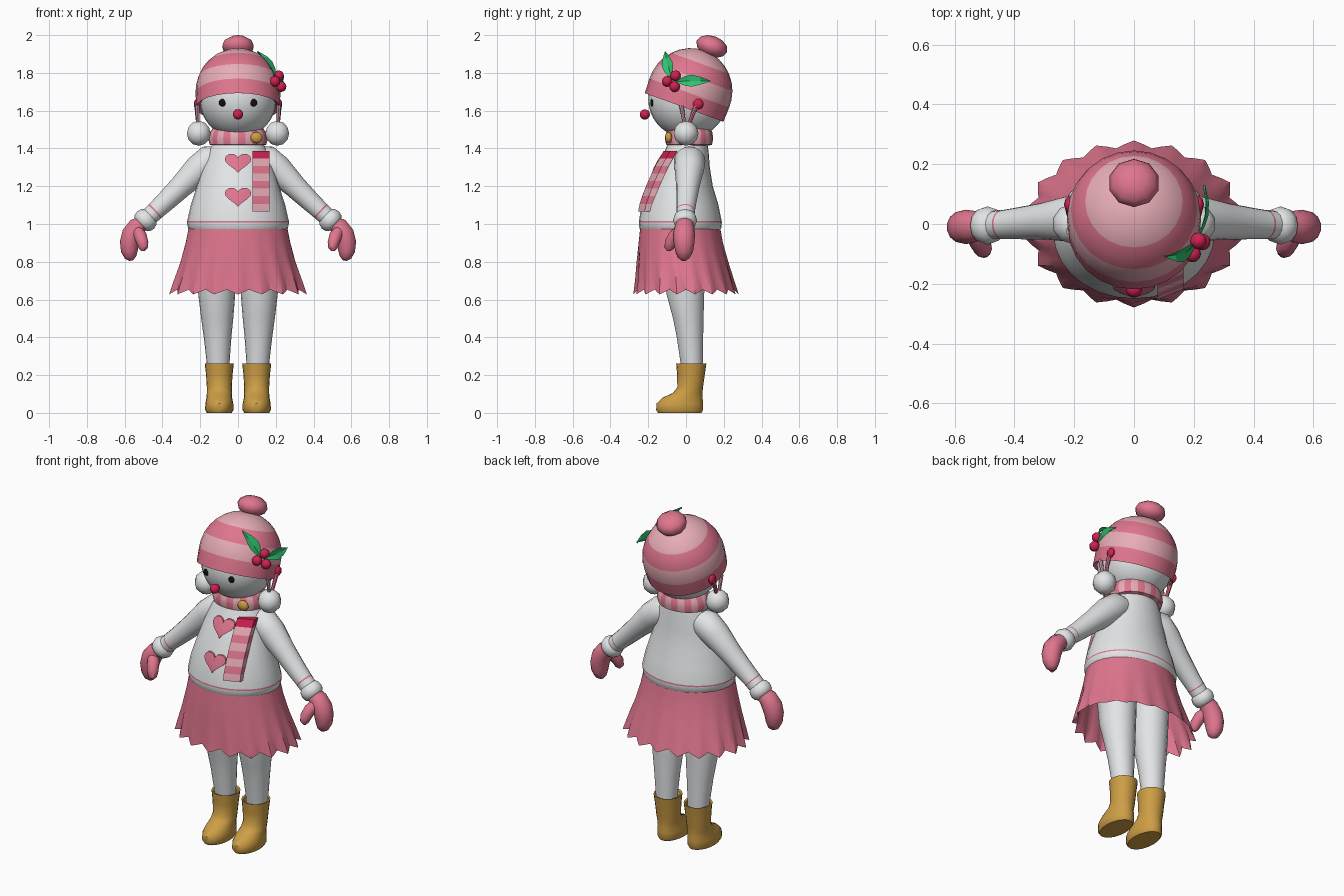
import bpy, bmesh, math
from mathutils import Vector, Matrix

if "Cube" in bpy.data.objects:
    bpy.data.objects.remove(bpy.data.objects["Cube"])

def mat(name, col):
    m = bpy.data.materials.new(name)
    m.diffuse_color = (*col, 1)
    m.use_nodes = True
    m.node_tree.nodes["Principled BSDF"].inputs["Base Color"].default_value = m.diffuse_color
    return m

WHITE = mat("white", (0.76, 0.78, 0.79))
PINK = mat("pink", (0.74, 0.18, 0.27))
LIGHT = mat("light_pink", (0.81, 0.42, 0.48))
RED = mat("crimson", (0.62, 0.015, 0.08))
GOLD = mat("gold", (0.61, 0.34, 0.06))
GREEN = mat("green", (0.03, 0.52, 0.16))
BLACK = mat("black", (0.005, 0.005, 0.005))

def finish(name, bm, mats, angle=40):
    bmesh.ops.recalc_face_normals(bm, faces=bm.faces)
    me = bpy.data.meshes.new(name)
    bm.to_mesh(me)
    bm.free()
    for m in mats:
        me.materials.append(m)
    ob = bpy.data.objects.new(name, me)
    bpy.context.collection.objects.link(ob)
    bpy.ops.object.select_all(action='DESELECT')
    ob.select_set(True)
    bpy.context.view_layer.objects.active = ob
    bpy.ops.object.shade_smooth_by_angle(angle=math.radians(angle))
    return ob

def loft(name, rings, mats, rule=None, caps=(True, True), angle=40):
    """Skin closed rings; rule(ring, segment) picks the material."""
    bm = bmesh.new()
    vs = [[bm.verts.new(p) for p in r] for r in rings]
    n = len(rings[0])
    for i in range(len(vs) - 1):
        for j in range(n):
            k = (j + 1) % n
            f = bm.faces.new((vs[i][j], vs[i][k], vs[i + 1][k], vs[i + 1][j]))
            f.material_index = rule(i, j) if rule else 0
    if caps[0]:
        bm.faces.new(vs[0][::-1]).material_index = rule(0, 0) if rule else 0
    if caps[1]:
        bm.faces.new(vs[-1]).material_index = rule(len(vs) - 2, 0) if rule else 0
    return finish(name, bm, mats, angle)

def oval(z, cx, rx, yf, yb, n=24):
    """Horizontal oval ring between front yf and back yb."""
    c, r = (yf + yb) / 2, (yb - yf) / 2
    return [Vector((cx + rx * math.cos(a), c + r * math.sin(a), z))
            for a in (math.tau * j / n for j in range(n))]

def tube(name, pts, radii, material, n=14, rule=None, extra=(), yscale=1.0):
    pts = [Vector(p) for p in pts]
    rings = []
    for i, p in enumerate(pts):
        t = (pts[min(i + 1, len(pts) - 1)] - pts[max(i - 1, 0)]).normalized()
        u = Vector((0, 1, 0))
        u = (u - t * u.dot(t)).normalized()
        v = t.cross(u)
        rings.append([p + radii[i] * (u * math.cos(a) * yscale + v * math.sin(a))
                      for a in (math.tau * j / n for j in range(n))])
    return loft(name, rings, [material, *extra], rule)

def ball(name, loc, size, material, seg=16, rings=10, tilt=0.0, angle=60):
    bm = bmesh.new()
    m = Matrix.Translation(loc) @ Matrix.Rotation(tilt, 4, 'X') @ Matrix.Diagonal((*size, 1))
    bmesh.ops.create_uvsphere(bm, u_segments=seg, v_segments=rings, radius=1, matrix=m)
    return finish(name, bm, [material], angle)

# Sweater body: z, half width, front, back
BODY = [(0.96, 0.25, -0.235, 0.175), (0.975, 0.264, -0.246, 0.186), (1.008, 0.27, -0.25, 0.19),
        (1.016, 0.269, -0.249, 0.189), (1.1, 0.25, -0.236, 0.172), (1.2, 0.218, -0.202, 0.142),
        (1.3, 0.188, -0.158, 0.126), (1.38, 0.16, -0.115, 0.12), (1.45, 0.12, -0.085, 0.11)]
loft("sweater_body", [oval(z, 0, r, f, b, 28) for z, r, f, b in BODY], [WHITE, PINK],
     lambda i, j: int(i == 2))

def front_y(x, z):
    for a, b in zip(BODY, BODY[1:]):
        if z <= b[0]:
            t = (z - a[0]) / (b[0] - a[0])
            _, r, f, k = [p + (q - p) * t for p, q in zip(a, b)]
            return (f + k) / 2 - (k - f) / 2 * math.sqrt(max(0, 1 - (x / r) ** 2))

# Pleated skirt, folds growing toward the hem
SKIRT = [(0.975, 0.262, -0.243, 0.182, 0), (0.9, 0.278, -0.25, 0.195, 0.004),
         (0.8, 0.305, -0.258, 0.222, 0.015), (0.71, 0.335, -0.262, 0.248, 0.03),
         (0.64, 0.355, -0.268, 0.268, 0.042)]
rings = []
for z, r, f, b, amp in SKIRT:
    ring = oval(z, 0, r, f, b, 72)
    for j, p in enumerate(ring):
        w = math.cos(math.tau * (j - 18) / 4)
        p.x *= 1 + amp * w
        p.y *= 1 + amp * w
        p.z -= 0.3 * amp * w
    rings.append(ring)
loft("skirt", rings, [PINK], caps=(True, False), angle=30)

# Head and face
ball("head", (0, 0.01, 1.66), (0.203, 0.21, 0.205), WHITE, 28, 18)
ball("nose", (0, -0.218, 1.58), (0.027, 0.027, 0.027), RED)
for s, side in ((1, "left"), (-1, "right")):
    ball(side + "_eye", (s * 0.082, -0.18, 1.642), (0.019, 0.009, 0.02), BLACK, 12, 8)

# Striped hat, leaning back
TILT = math.radians(-20)
M = Matrix.Translation((0, 0.02, 1.70)) @ Matrix.Rotation(TILT, 4, 'X')
HAT = [-0.088, -0.05, -0.007, 0.035, 0.08, 0.12, 0.16, 0.19, 0.215, 0.228]
prof = [(0.198, -0.07)] + [(0.225 * math.sqrt(1 - (max(h, 0) / 0.232) ** 2) + min(h, 0) * 0.04, h)
                           for h in HAT]
rings = [[M @ Vector((r * math.cos(a), r * math.sin(a), h))
          for a in (math.tau * j / 24 for j in range(24))] for r, h in prof]
loft("hat", rings, [PINK, LIGHT], lambda i, j: int(i in (3, 4) or i >= 7), (False, True))
ball("hat_pompom", (0, 0.137, 1.94), (0.086, 0.086, 0.056), PINK, 10, 6, TILT)

# Holly sprig on the side of the hat
def leaf(name, a, b, out, width=0.032):
    a, b, out = Vector(a), Vector(b), Vector(out).normalized()
    side = (b - a).cross(out).normalized()
    bm = bmesh.new()
    rows = []
    for t, w in ((0, 0.15), (0.25, 0.8), (0.45, 1), (0.7, 0.65), (1, 0.03)):
        c = a.lerp(b, t) + out * 0.02 * math.sin(math.pi * t)
        rows.append([bm.verts.new(c + side * width * w * k - out * 0.008 * (k == 0))
                     for k in (-1, 0, 1)])
    for p, q in zip(rows, rows[1:]):
        for k in (0, 1):
            bm.faces.new((p[k], p[k + 1], q[k + 1], q[k]))
    finish(name, bm, [GREEN], 20)

leaf("upper_leaf", (0.205, -0.075, 1.77), (0.105, -0.11, 1.915), (0.75, -0.45, 0.5))
leaf("back_leaf", (0.215, -0.05, 1.755), (0.238, 0.13, 1.757), (1, 0, 0.15))
for i, p in enumerate([(0.196, -0.1, 1.755), (0.215, -0.056, 1.785), (0.228, -0.06, 1.727)]):
    ball(f"berry_{i + 1}", p, (0.028,) * 3, RED, 12, 8)

# Scarf ring, tail and button
SCARF = [(1.415, 0.13, -0.09, 0.12), (1.42, 0.15, -0.105, 0.138), (1.45, 0.158, -0.112, 0.144),
         (1.485, 0.15, -0.105, 0.14), (1.51, 0.13, -0.09, 0.125), (1.505, 0.11, -0.07, 0.1)]
loft("scarf_ring", [oval(z, 0, r, f, b) for z, r, f, b in SCARF], [PINK, LIGHT],
     lambda i, j: j % 2, (False, False))
rings = []
for i in range(9):
    z = 1.387 - 0.04 * i
    ya = front_y(0.078, z)
    yb = min(front_y(0.166, z), ya + 0.035)
    rings.append([Vector(p) for p in ((0.078, ya - 0.022, z), (0.166, yb - 0.022, z),
                                      (0.166, yb + 0.015, z), (0.078, ya + 0.01, z))])
loft("scarf_tail", rings, [PINK, LIGHT, RED], lambda i, j: 2 if i == 0 else i % 2, angle=30)
ball("scarf_button", (0.098, -0.092, 1.457), (0.034, 0.02, 0.03), GOLD, 10, 6)

# Heart patches that follow the sweater front
def heart(name, zc):
    outline = []
    for j in range(28):
        a = math.tau * j / 28
        h = (13 * math.cos(a) - 5 * math.cos(2 * a) - 2 * math.cos(3 * a) - math.cos(4 * a) + 2.5)
        outline.append((0.07 * math.sin(a) ** 3, zc + h * 0.0036))
    rings = []
    for scale, off in ((1, -0.004), (1, 0.009), (0.5, 0.012), (0.02, 0.012)):
        pts = [(x * scale, zc + (z - zc) * scale) for x, z in outline]
        rings.append([Vector((x, front_y(x, z) - off, z)) for x, z in pts])
    loft(name, rings, [PINK], caps=(False, True))

heart("upper_heart", 1.32)
heart("lower_heart", 1.14)

# Mirrored limbs and hat ties
BOOT = [(0.0, 0.066, -0.148, 0.082), (0.015, 0.075, -0.158, 0.09), (0.05, 0.074, -0.156, 0.09),
        (0.08, 0.068, -0.125, 0.088), (0.105, 0.066, -0.07, 0.087), (0.135, 0.066, -0.046, 0.09),
        (0.2, 0.07, -0.047, 0.099), (0.262, 0.077, -0.052, 0.108), (0.258, 0.066, -0.042, 0.098),
        (0.235, 0.06, -0.035, 0.09)]
LEG = [(0.2, 0.057, -0.02, 0.088), (0.28, 0.062, -0.032, 0.09), (0.4, 0.073, -0.05, 0.092),
       (0.5, 0.085, -0.07, 0.094), (0.63, 0.098, -0.105, 0.098), (0.8, 0.104, -0.125, 0.105),
       (0.95, 0.105, -0.125, 0.105)]
for s, side in ((1, "left"), (-1, "right")):
    loft(side + "_leg", [oval(z, s * (0.1 + 0.02 * min(z, 0.63)), r, f, b, 18) for z, r, f, b in LEG],
         [WHITE])
    loft(side + "_boot", [oval(z, s * 0.099, r, f, b, 20) for z, r, f, b in BOOT], [GOLD])
    P = lambda *pts: [(s * x, y, z) for x, y, z in pts]
    tube(side + "_sleeve", P((0.08, 0.02, 1.355), (0.15, 0.02, 1.335), (0.21, 0.018, 1.288), (0.3, 0.01, 1.2),
                             (0.39, 0.002, 1.113), (0.437, -0.002, 1.07), (0.442, -0.002, 1.065),
                             (0.49, -0.005, 1.02)),
         (0.06, 0.083, 0.078, 0.062, 0.053, 0.049, 0.049, 0.046), WHITE, 16,
         lambda i, j: int(i == 5), (PINK,))
    tube(side + "_cuff", P((0.462, -0.005, 1.048), (0.472, -0.005, 1.038), (0.49, -0.005, 1.02),
                           (0.507, -0.005, 1.003), (0.515, -0.005, 0.995)),
         (0.044, 0.058, 0.064, 0.058, 0.044), WHITE, 12)
    tube(side + "_mitten", P((0.5, -0.005, 1.01), (0.535, -0.008, 0.985), (0.562, -0.01, 0.945),
                             (0.575, -0.01, 0.9), (0.575, -0.01, 0.855), (0.569, -0.012, 0.822),
                             (0.566, -0.012, 0.806)),
         (0.04, 0.05, 0.055, 0.052, 0.045, 0.031, 0.01), PINK, 14, yscale=1.05)
    tube(side + "_thumb", P((0.54, -0.025, 0.97), (0.517, -0.06, 0.938), (0.505, -0.083, 0.9),
                            (0.502, -0.09, 0.872), (0.502, -0.09, 0.856)),
         (0.03, 0.034, 0.031, 0.024, 0.008), PINK, 12)
    tube(side + "_tie_back", P((0.218, 0.06, 1.64), (0.216, 0.035, 1.58), (0.21, 0.01, 1.51)),
         (0.014, 0.011, 0.009), PINK, 8)
    tube(side + "_tie_front", P((0.216, -0.025, 1.63), (0.214, -0.015, 1.57), (0.21, -0.005, 1.51)),
         (0.012, 0.01, 0.009), LIGHT, 8)
    ball(side + "_tie_knot", (s * 0.218, 0.065, 1.635), (0.016, 0.028, 0.028), RED, 8, 6)
    ball(side + "_tie_pompom", (s * 0.208, 0, 1.48), (0.066, 0.066, 0.066), WHITE, 10, 6)
